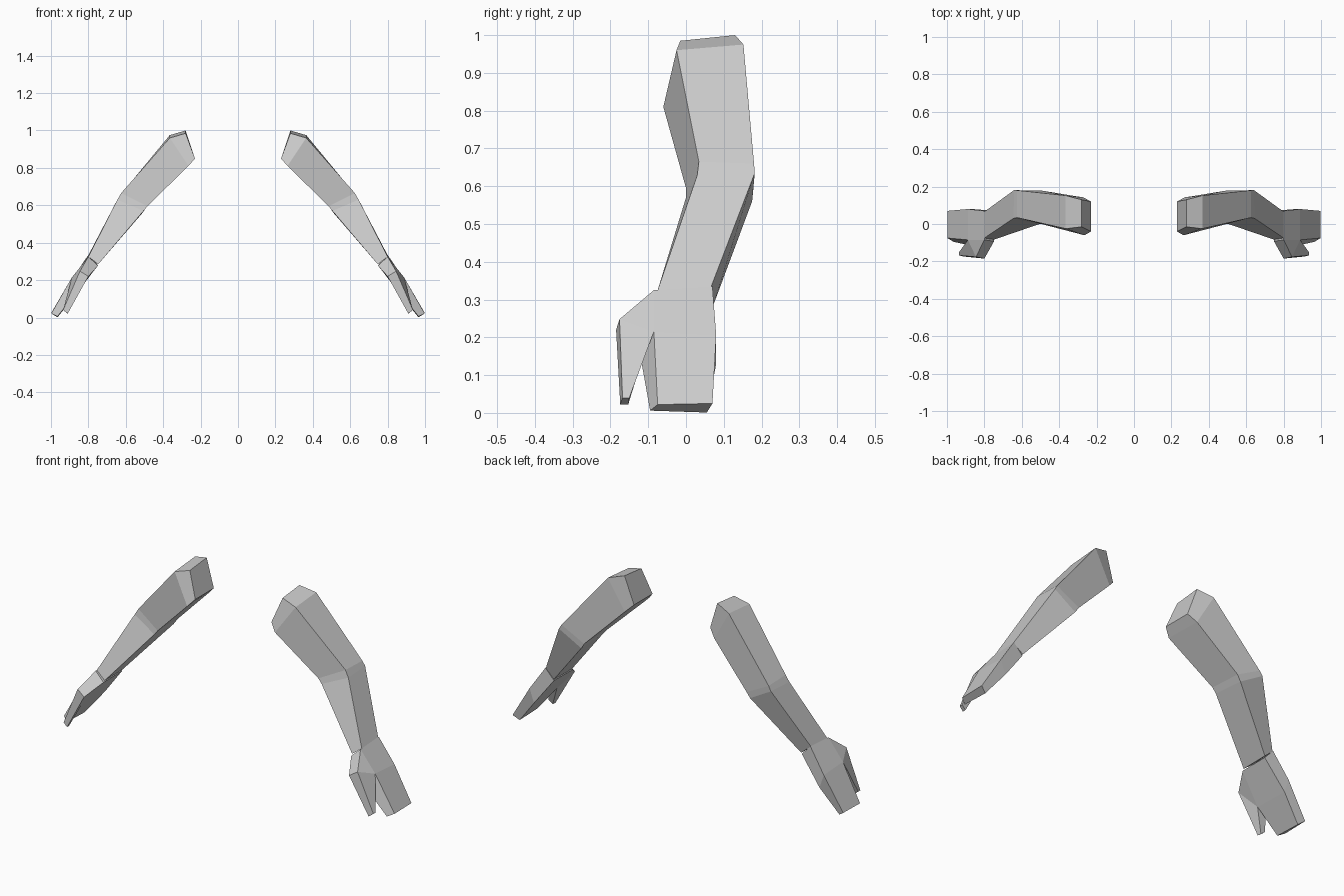
import bpy, bmesh
from mathutils import Vector

if "Cube" in bpy.data.objects:
    bpy.data.objects.remove(bpy.data.objects["Cube"])

skin = bpy.data.materials.new("light grey")
skin.diffuse_color = (0.6, 0.6, 0.6, 1)
skin.use_nodes = True
skin.node_tree.nodes["Principled BSDF"].inputs["Base Color"].default_value = skin.diffuse_color


def loft(bm, sections):
    """Bridge four-cornered sections (outer front, outer back, inner back, inner front)."""
    rings = [[bm.verts.new(p) for p in s] for s in sections]
    for a, b in zip(rings, rings[1:]):
        for i in range(4):
            j = (i + 1) % 4
            bm.faces.new((a[i], a[j], b[j], b[i]))
    bm.faces.new(rings[0])
    bm.faces.new(rings[-1])
    return rings


def finish(bm, name, side):
    for v in bm.verts:
        v.co.x *= side
    bmesh.ops.recalc_face_normals(bm, faces=bm.faces)
    mesh = bpy.data.meshes.new(name)
    bm.to_mesh(mesh)
    bm.free()
    mesh.materials.append(skin)
    bpy.context.collection.objects.link(bpy.data.objects.new(name, mesh))


# shoulder cap, shoulder, two elbow loops, wrist
ARM = [
    [(.28, -.015, .985), (.28, .13, 1.0), (.23, .12, .85), (.23, -.04, .85)],
    [(.365, -.025, .96), (.365, .152, .975), (.27, .142, .81), (.265, -.06, .81)],
    [(.625, .034, .665), (.625, .18, .66), (.49, .178, .59), (.485, .0, .595)],
    [(.645, .030, .63), (.64, .182, .635), (.51, .175, .56), (.505, .0, .57)],
    [(.80, -.075, .325), (.80, .066, .333), (.747, .073, .287), (.747, -.083, .285)],
]

# wrist, knuckles, finger tips
HAND = [
    [(.80, -.085, .325), (.80, .07, .335), (.748, .07, .28), (.748, -.092, .278)],
    [(.888, -.085, .215), (.888, .08, .205), (.862, .08, .13), (.862, -.118, .135)],
    [(.998, -.075, .022), (.998, .07, .025), (.965, .055, .001), (.965, -.095, .006)],
]

for side, label in ((1, "right"), (-1, "left")):
    bm = bmesh.new()
    loft(bm, ARM)
    finish(bm, label + "_arm", side)

    # hand with the thumb pulled out of the front of the palm
    bm = bmesh.new()
    wrist, knuckle, tip = loft(bm, HAND)
    wo, wi, ko, ki = wrist[0], wrist[3], knuckle[0], knuckle[3]
    palm_front = next(f for f in bm.faces if {wo, wi, ko, ki} == set(f.verts))
    bm.faces.remove(palm_front)
    bo, bi, fo, fi, to, ti = [bm.verts.new(p) for p in (
        (.845, -.176, .248), (.80, -.185, .22),
        (.935, -.168, .04), (.91, -.174, .022),
        (.935, -.15, .04), (.912, -.153, .022))]
    for f in ((wo, bo, bi, wi), (bo, fo, fi, bi), (fo, to, ti, fi), (to, ko, ki, ti),
              (wo, ko, bo), (ko, to, fo, bo), (wi, bi, ki), (ki, bi, fi, ti)):
        bm.faces.new(f)
    finish(bm, label + "_hand", side)
